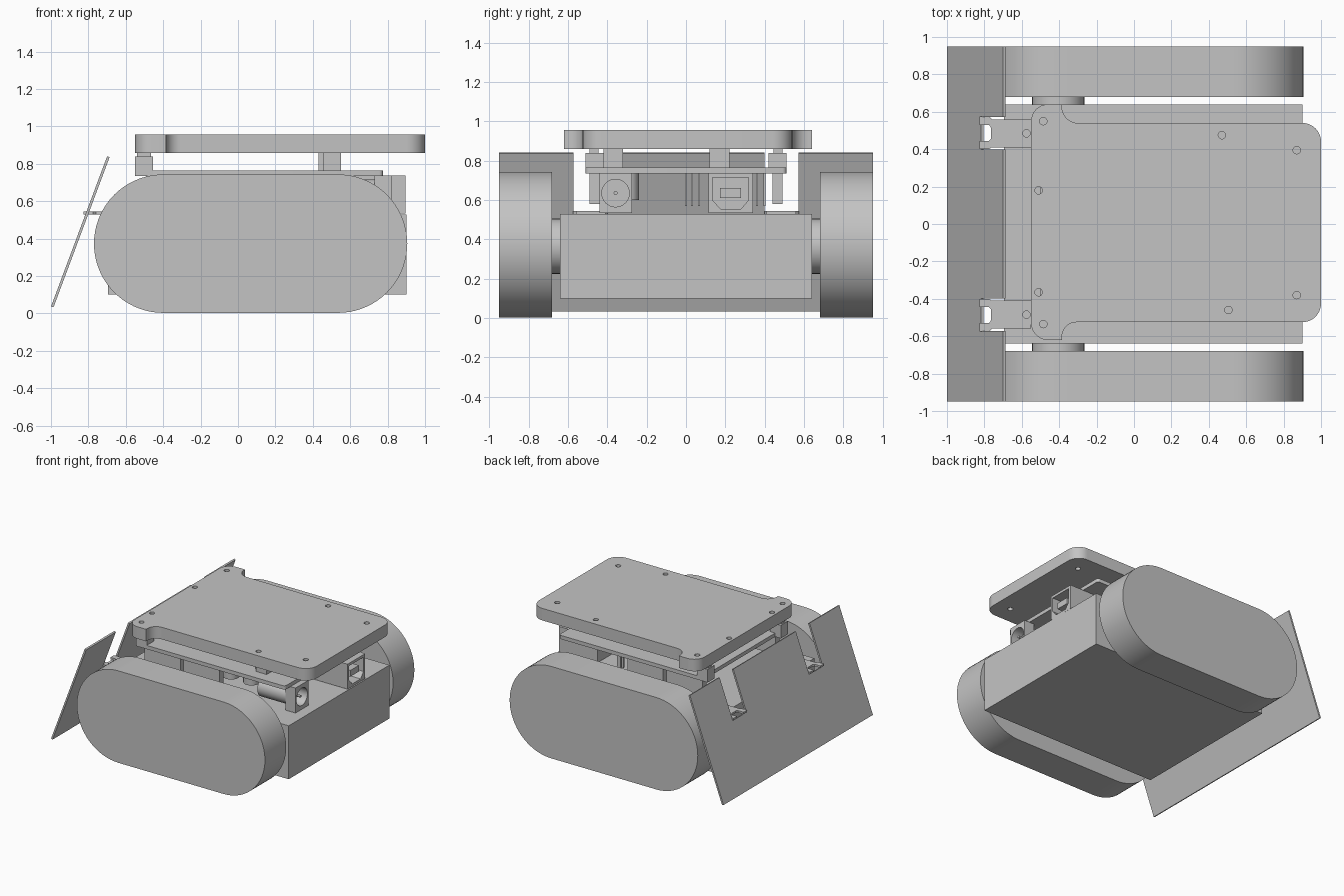
import bpy, math
from mathutils import Matrix, Vector

cube = bpy.data.objects.get("Cube")
if cube:
    bpy.data.objects.remove(cube)

GREY = (0.55, 0.55, 0.55, 1)
mat = bpy.data.materials.new("plain_grey")
mat.use_nodes = True
mat.diffuse_color = GREY
mat.node_tree.nodes["Principled BSDF"].inputs["Base Color"].default_value = GREY


def finish(name):
    ob = bpy.context.object
    ob.name = name
    ob.data.materials.clear()
    ob.data.materials.append(mat)
    bpy.ops.object.shade_smooth_by_angle(angle=math.radians(30))
    return ob


def box(name, x, y, z):
    """Box from three (low, high) ranges."""
    mid = [(a + b) / 2 for a, b in (x, y, z)]
    bpy.ops.mesh.primitive_cube_add(size=1, location=mid)
    bpy.context.object.scale = [b - a for a, b in (x, y, z)]
    bpy.ops.object.transform_apply(location=False, rotation=False)
    return finish(name)


def rod(name, start, end, r, sides=32):
    a, b = Vector(start), Vector(end)
    turn = (b - a).to_track_quat('Z', 'Y').to_euler()
    bpy.ops.mesh.primitive_cylinder_add(vertices=sides, radius=r, depth=(b - a).length,
                                        location=(a + b) / 2, rotation=turn)
    return finish(name)


def rounded(corners, steps=10):
    """Outline from right-angled corners (x, y, radius)."""
    pts, n = [], len(corners)
    for i, (x, y, r) in enumerate(corners):
        p = Vector((x, y))
        if r == 0:
            pts.append(p)
            continue
        a = (Vector(corners[i - 1][:2]) - p).normalized()
        b = (Vector(corners[(i + 1) % n][:2]) - p).normalized()
        for k in range(steps + 1):
            t = math.pi / 2 * k / steps
            pts.append(p + (a + b) * r - b * r * math.cos(t) - a * r * math.sin(t))
    return pts


def rect(x, y, r=0.0, steps=10):
    return rounded([(x[0], y[0], r), (x[1], y[0], r), (x[1], y[1], r), (x[0], y[1], r)], steps)


def circle(x, y, r, n=20):
    return [(x + r * math.cos(math.tau * k / n), y + r * math.sin(math.tau * k / n)) for k in range(n)]


def slab(name, outlines, thick, u, v, origin):
    """Flat plate spanned by directions u and v; extra outlines become holes."""
    cu = bpy.data.curves.new(name, 'CURVE')
    cu.dimensions, cu.fill_mode, cu.extrude = '2D', 'BOTH', thick / 2
    for pts in outlines:
        sp = cu.splines.new('POLY')
        sp.points.add(len(pts) - 1)
        for q, p in zip(sp.points, pts):
            q.co = (p[0], p[1], 0, 1)
        sp.use_cyclic_u = True
    ob = bpy.data.objects.new(name, cu)
    bpy.context.collection.objects.link(ob)
    u, v = Vector(u).normalized(), Vector(v).normalized()
    ob.matrix_world = Matrix.Translation(origin) @ Matrix((u, v, u.cross(v))).transposed().to_4x4()
    bpy.ops.object.select_all(action='DESELECT')
    ob.select_set(True)
    bpy.context.view_layer.objects.active = ob
    bpy.ops.object.convert(target='MESH')
    bpy.ops.object.mode_set(mode='EDIT')
    bpy.ops.mesh.select_all(action='SELECT')
    bpy.ops.mesh.remove_doubles(threshold=0.0005)
    bpy.ops.mesh.normals_make_consistent(inside=False)
    bpy.ops.object.mode_set(mode='OBJECT')
    return finish(name)


X, Y, Z = (1, 0, 0), (0, 1, 0), (0, 0, 1)

# Chassis, tracks and axles
box("chassis", (-0.695, 0.9), (-0.64, 0.64), (0.1, 0.53))
for side, s in (("right", -1), ("left", 1)):
    slab("track_" + side, [rect((-0.77, 0.905), (0.003, 0.743), 0.37, 18)], 0.27, X, Z, (0, s * 0.815, 0))
    rod("axle_" + side, (-0.405, s * 0.6, 0.365), (-0.405, s * 0.7, 0.365), 0.14)

    # Forked bracket reaching through the blade notch
    fork = [(-0.55, 0.41), (-0.55, 0.56), (-0.76, 0.56), (-0.775, 0.575), (-0.825, 0.575), (-0.825, 0.53),
            (-0.775, 0.53), (-0.765, 0.515), (-0.765, 0.455), (-0.775, 0.445), (-0.825, 0.445),
            (-0.825, 0.4), (-0.775, 0.4), (-0.76, 0.41)]
    slab("blade_bracket_" + side, [[(x, s * y) for x, y in fork], circle(-0.575, s * 0.485, 0.02)],
         0.016, X, Y, (0, 0, 0.537))

    # Rear posts between board and top deck
    def span(a, b):
        return tuple(sorted((s * a, s * b)))
    box("rear_post_" + side, (-0.55, -0.455), span(0.42, 0.51), (0.735, 0.84))
    box("rear_post_cap_" + side, (-0.54, -0.465), span(0.445, 0.49), (0.84, 0.862))

    # Pin headers below the board
    box("pin_header_back_" + side, (-0.49, -0.17), span(0.44, 0.49), (0.58, 0.736))
    box("pin_header_front_" + side, (-0.14, 0.18), span(0.44, 0.49), (0.58, 0.736))

# Sloped blade with two notches
low, top = 0.0, 0.857
blade = [(-0.95, low), (0.95, low), (0.95, top)]
for y in (0.485, -0.485):
    blade += [(y + 0.087, top), (y + 0.087, 0.52), (y - 0.087, 0.52), (y - 0.087, top)]
blade.append((-0.95, top))
slab("blade", [blade], 0.014, Y, (0.3, 0, 0.803), (-0.993, 0, 0.035))

# Top deck with wider rear end and screw holes
deck = rounded([(-0.55, -0.62, 0.09), (-0.385, -0.62, 0.0), (-0.385, -0.605, 0), (-0.385, -0.525, 0.078),
                (1, -0.525, 0.1), (1, 0.54, 0.1), (-0.385, 0.54, 0.085), (-0.385, 0.64, 0), (-0.55, 0.64, 0.09)])
holes = [(-0.485, 0.55), (-0.51, 0.18), (-0.51, -0.365), (-0.485, -0.535),
         (0.47, 0.475), (0.87, 0.395), (0.505, -0.46), (0.87, -0.38)]
slab("top_deck", [deck] + [circle(x, y, 0.02) for x, y in holes], 0.097, X, Y, (0, 0, 0.907))

# Circuit board and deck supports
slab("circuit_board", [rect((-0.5, 0.775), (-0.51, 0.51), 0.02, 4)], 0.03, X, Y, (0, 0, 0.75))
for i, y in enumerate((-0.37, 0.17)):
    box(f"deck_support_{i}", (0.455, 0.55), (y - 0.05, y + 0.05), (0.76, 0.862))
    box(f"deck_support_rib_{i}", (0.43, 0.46), (y - 0.02, y + 0.02), (0.76, 0.862))

# Round power socket
slab("power_socket_face", [rect((-0.44, -0.275), (0.535, 0.736)), circle(-0.358, 0.635, 0.07, 32)],
     0.09, Y, Z, (0.775, 0, 0))
rod("power_socket_barrel", (0.48, -0.358, 0.635), (0.735, -0.358, 0.635), 0.082)
rod("power_socket_pin", (0.73, -0.358, 0.635), (0.81, -0.358, 0.635), 0.01, 12)

# Square data socket with chamfered opening
opening = [(0.135, 0.6), (0.175, 0.555), (0.28, 0.555), (0.318, 0.6), (0.318, 0.715), (0.135, 0.715)]
slab("data_socket_face", [rect((0.115, 0.34), (0.535, 0.736)), opening], 0.12, Y, Z, (0.835, 0, 0))
box("data_socket_back", (0.55, 0.78), (0.115, 0.34), (0.535, 0.736))
box("data_socket_tongue", (0.77, 0.88), (0.172, 0.28), (0.61, 0.66))

# Small parts hanging under the board
for i, x in enumerate((0.15, 0.33)):
    rod(f"capacitor_{i}", (x, -0.3, 0.6), (x, -0.3, 0.736), 0.06)
box("main_chip", (-0.35, 0.25), (0.17, 0.3), (0.67, 0.736))
for i, y in enumerate((0.0, 0.03, 0.065, 0.36, 0.4)):
    box(f"pin_{i}", (0.3, 0.33), (y - 0.005, y + 0.005), (0.57, 0.736))
